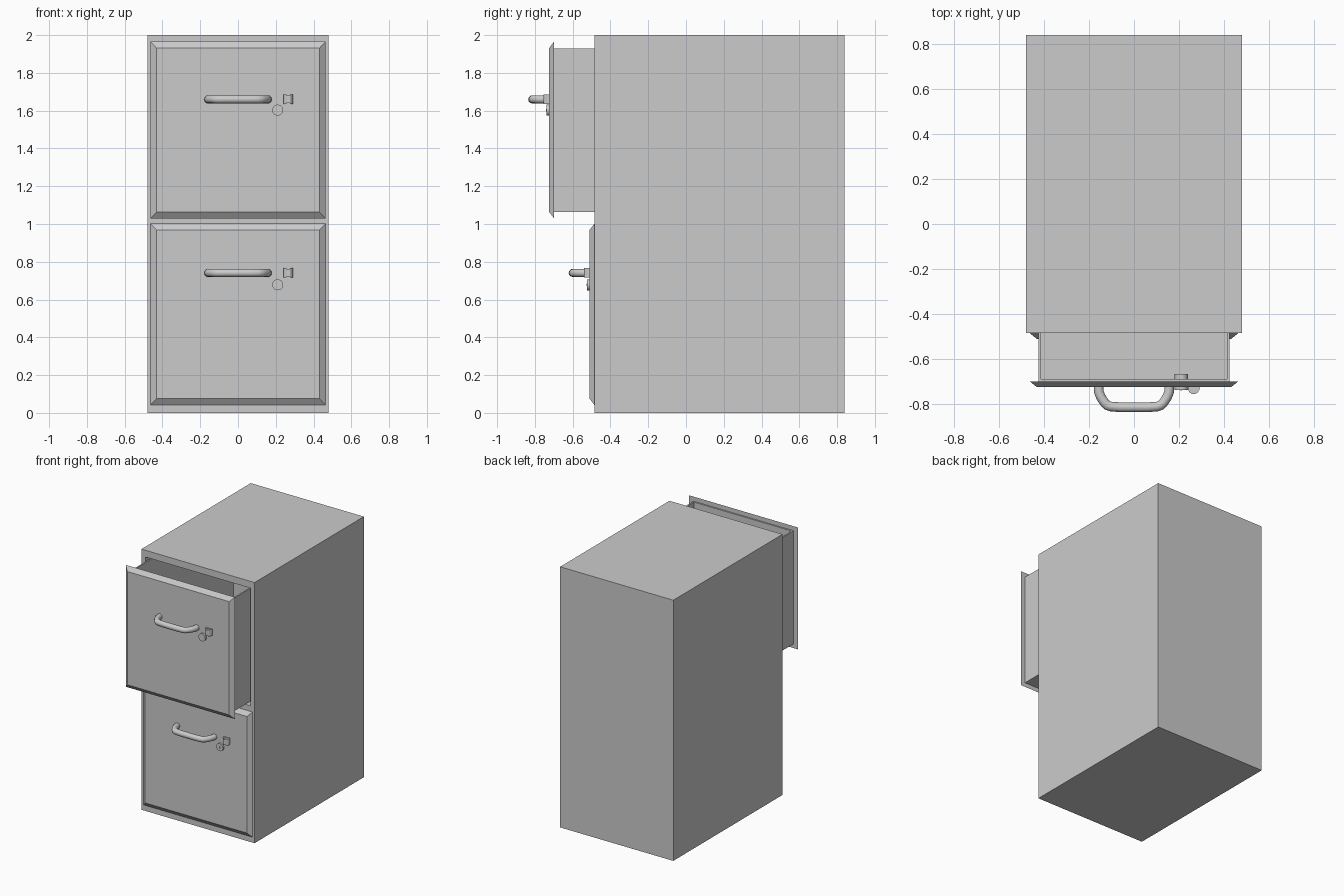
import bpy, bmesh, math

if "Cube" in bpy.data.objects:
    bpy.data.objects.remove(bpy.data.objects["Cube"])


def link(name, bm):
    bmesh.ops.recalc_face_normals(bm, faces=bm.faces[:])
    me = bpy.data.meshes.new(name)
    bm.to_mesh(me)
    bm.free()
    ob = bpy.data.objects.new(name, me)
    bpy.context.collection.objects.link(ob)
    return ob


def box_verts(bm, x, y, z):
    geo = bmesh.ops.create_cube(bm, size=1)["verts"]
    for v in geo:
        v.co = [(a + b) / 2 + c * (b - a) for (a, b), c in zip((x, y, z), v.co)]
    return geo


def box(name, x, y, z):
    bm = bmesh.new()
    box_verts(bm, x, y, z)
    return link(name, bm)


def activate(ob):
    bpy.ops.object.select_all(action='DESELECT')
    ob.select_set(True)
    bpy.context.view_layer.objects.active = ob


def apply_mods(ob):
    activate(ob)
    for m in list(ob.modifiers):
        bpy.ops.object.modifier_apply(modifier=m.name)


def cylinder_y(name, x, z, y0, y1, r):
    bpy.ops.mesh.primitive_cylinder_add(vertices=24, radius=r, depth=abs(y1 - y0),
                                        location=(x, (y0 + y1) / 2, z),
                                        rotation=(math.pi / 2, 0, 0))
    ob = bpy.context.object
    ob.name = name
    bpy.ops.object.shade_smooth_by_angle(angle=math.radians(40))


def handle(name, yf, z):
    # bowed tube: feet on the panel, straight grip in front
    half = [(-.158, .01), (-.156, -.022), (-.147, -.045), (-.13, -.071),
            (-.118, -.082), (-.102, -.087), (-.06, -.09)]
    path = half + [(-x, y) for x, y in reversed(half)]
    cu = bpy.data.curves.new(name, 'CURVE')
    cu.dimensions = '3D'
    cu.bevel_depth = .0215
    cu.bevel_resolution = 4
    cu.use_fill_caps = True
    sp = cu.splines.new('POLY')
    sp.points.add(len(path) - 1)
    for p, (x, y) in zip(sp.points, path):
        p.co = (x, yf + y, z, 1)
    ob = bpy.data.objects.new(name, cu)
    bpy.context.collection.objects.link(ob)
    activate(ob)
    bpy.ops.object.convert(target='MESH')
    bpy.ops.object.shade_smooth_by_angle(angle=math.radians(50))


def latch(name, yf, z):
    # thumb latch: rounded columns either side of a lower waist
    bm = bmesh.new()
    prof = [(.24, .004), (.24, -.012), (.247, -.024), (.256, -.03),
            (.274, -.03), (.283, -.024), (.29, -.012), (.29, .004)]
    for pts, h in ((prof[:4] + [(.256, .004)], .025), (prof[3:5] + [(.274, .004), (.256, .004)], .02),
                   (prof[4:] + [(.274, .004)], .025)):
        f = bm.faces.new([bm.verts.new((x, yf + y, z - h)) for x, y in pts])
        up = bmesh.ops.extrude_face_region(bm, geom=[f])["geom"]
        bmesh.ops.translate(bm, vec=(0, 0, 2 * h),
                            verts=[g for g in up if isinstance(g, bmesh.types.BMVert)])
    link(name, bm)


def drawer(tag, yf, z0, z1, zh, zl):
    # front panel with sloped border
    bm = bmesh.new()
    for v in box_verts(bm, (-.463, .463), (yf, yf + .025), (z0, z1)):
        if v.co.y < yf + .01:
            v.co.x -= math.copysign(.031, v.co.x)
            v.co.z += .033 if v.co.z < (z0 + z1) / 2 else -.033
    link(tag + "_drawer_front", bm)
    # open-topped tray
    bm = bmesh.new()
    box_verts(bm, (-.425, .425), (yf + .025, yf + 1.27), (z0 + .033, z1 - .035))
    bm.normal_update()
    bmesh.ops.delete(bm, geom=[f for f in bm.faces if f.calc_center_median().z > z1 - .04],
                     context='FACES')
    tray = link(tag + "_drawer_tray", bm)
    for p in tray.data.polygons:  # make sure walls grow inward
        if p.normal.dot(p.center - tray.data.vertices[0].co.lerp(
                tray.data.vertices[0].co, 0)) < -10:
            p.flip()
    m = tray.modifiers.new("walls", 'SOLIDIFY')
    m.thickness = .011
    m.offset = -1
    m.use_even_offset = True
    apply_mods(tray)
    # hardware
    handle(tag + "_handle", yf, zh)
    latch(tag + "_thumb_latch", yf, zh)
    cylinder_y(tag + "_lock", .21, zl, yf - .014, yf + .058, .029)
    box(tag + "_keyhole", (.2075, .2125), (yf - .016, yf - .01), (zl - .007, zl + .007))


# cabinet shell with two drawer openings
shell = box("cabinet_shell", (-.48, .48), (-.485, .84), (0, 2))
cutters = [box("opening_cutter", (-.445, .445), (-.6, .81), zr)
           for zr in ((.055, .985), (1.045, 1.948))]
for c in cutters:
    c.hide_render = True
    m = shell.modifiers.new("opening", 'BOOLEAN')
    m.operation = 'DIFFERENCE'
    m.solver = 'EXACT'
    m.object = c
apply_mods(shell)
for c in cutters:
    bpy.data.objects.remove(c)

# upper drawer pulled open, lower drawer shut
drawer("upper", -.724, 1.03, 1.965, 1.66, 1.603)
drawer("lower", -.51, .042, 1.002, .741, .678)
